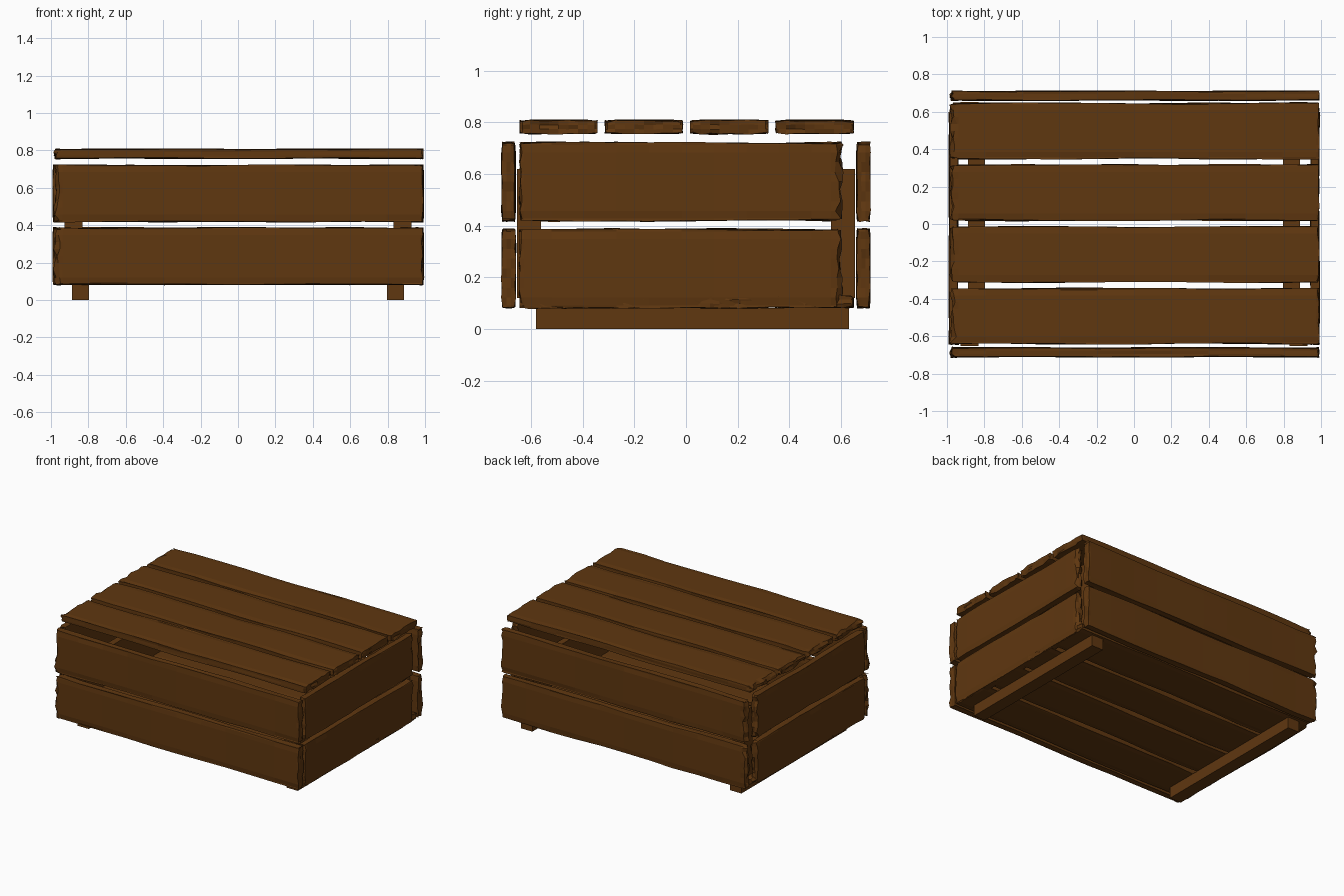
import bpy, bmesh, math, random
from mathutils import Matrix, Vector

if "Cube" in bpy.data.objects:
    bpy.data.objects.remove(bpy.data.objects["Cube"])

random.seed(7)
wood = bpy.data.materials.new("dark_wood")
wood.diffuse_color = (0.115, 0.038, 0.005, 1)
wood.use_nodes = True
wood.node_tree.nodes["Principled BSDF"].inputs["Base Color"].default_value = wood.diffuse_color

FLAT = Matrix.Identity(3)                                        # length x, width y
FRONT = Matrix(((1, 0, 0), (0, 0, -1), (0, 1, 0)))               # length x, width z
SIDE = Matrix(((0, 0, -1), (-1, 0, 0), (0, 1, 0)))               # length -y, width z


def finish(name, bm):
    bmesh.ops.recalc_face_normals(bm, faces=bm.faces)
    mesh = bpy.data.meshes.new(name)
    bm.to_mesh(mesh)
    bm.free()
    mesh.materials.append(wood)
    ob = bpy.data.objects.new(name, mesh)
    bpy.context.collection.objects.link(ob)
    return ob


def box(name, lo, hi):
    lo, hi = Vector(lo), Vector(hi)
    bm = bmesh.new()
    bmesh.ops.create_cube(bm, size=1)
    for v in bm.verts:
        v.co = Vector(a * b for a, b in zip(v.co, hi - lo)) + (lo + hi) / 2
    finish(name, bm)


def slice_axis(bm, axis, positions):
    normal = Vector((0, 0, 0))
    normal[axis] = 1
    for p in positions:
        bmesh.ops.bisect_plane(bm, geom=bm.verts[:] + bm.edges[:] + bm.faces[:],
                               plane_co=normal * p, plane_no=normal)


def plank(name, centre, length, width, thick, turn):
    """Rough-sawn board: wavy long edges, splintered ends."""
    bm = bmesh.new()
    bmesh.ops.create_cube(bm, size=1)
    for v in bm.verts:
        v.co = Vector((v.co.x * length, v.co.y * width, v.co.z * thick))
    hl, hw, ht = length / 2, width / 2, thick / 2
    slice_axis(bm, 0, [-hl + .05, hl - .02] + [length * (i / 10 - .5) for i in range(1, 10)])
    slice_axis(bm, 1, [-hw + .008, hw - .008] + [width * (i / 8 - .5) for i in range(1, 8)])
    slice_axis(bm, 2, [-ht / 3, ht / 3])
    phase = random.uniform(0, 6.28)
    for v in bm.verts:
        x, y, z = v.co
        on_y, on_z = abs(abs(y) - hw) < 1e-4, abs(abs(z) - ht) < 1e-4
        # gentle waviness along the long edges
        if on_y:
            wave = .003 * math.sin(5 * x + phase) + random.uniform(-.003, .002)
            v.co.y += math.copysign(1, y) * wave
        if on_z:
            wave = .002 * math.sin(6 * x + phase + z * 40)
            if abs(y) > hw - .01:
                wave -= random.uniform(.001, .006)
            v.co.z += math.copysign(1, z) * wave
        # splintered ends, the -x end more worn
        if abs(x + hl) < 1e-4:
            v.co.x += random.uniform(0, .022) + (random.uniform(.005, .022) if on_z or on_y else 0)
            v.co.z *= random.uniform(.85, 1.1)
        elif abs(x - hl) < 1e-4:
            v.co.x -= random.uniform(0, .013)
            v.co.z *= random.uniform(.85, 1.1)
    ob = finish(name, bm)
    ob.matrix_world = Matrix.Translation(centre) @ turn.to_4x4()


# lid and floor boards
for i in range(4):
    y = -.4925 + .33 * i
    plank(f"lid_plank_{i + 1}", (.002, y, .782), 1.98, .297, .052, FLAT)
    plank(f"floor_plank_{i + 1}", (.002, y, .106), 1.98, .297, .05, FLAT)

# wall boards, two rows on every side
for row, z in (("lower", .235), ("upper", .57)):
    plank(f"front_{row}_plank", (.002, -.686, z), 1.98, .302, .052, FRONT)
    plank(f"back_{row}_plank", (.002, .686, z), 1.98, .302, .052, FRONT)
    plank(f"right_{row}_plank", (.967, -.018, z), 1.258, .302, .05, SIDE)
    plank(f"left_{row}_plank", (-.965, -.018, z), 1.258, .302, .05, SIDE)

# inner corner posts and the runners underneath
for sx, side in ((-1, "left"), (1, "right")):
    for sy, end in ((-1, "front"), (1, "back")):
        cx, cy = sx * .88, sy * .607
        box(f"{end}_{side}_corner_post", (cx - .048, cy - .046, .12), (cx + .048, cy + .046, .62))
    cx = sx * .842
    box(f"{side}_runner", (cx - .046, -.58, 0), (cx + .046, .63, .081))
